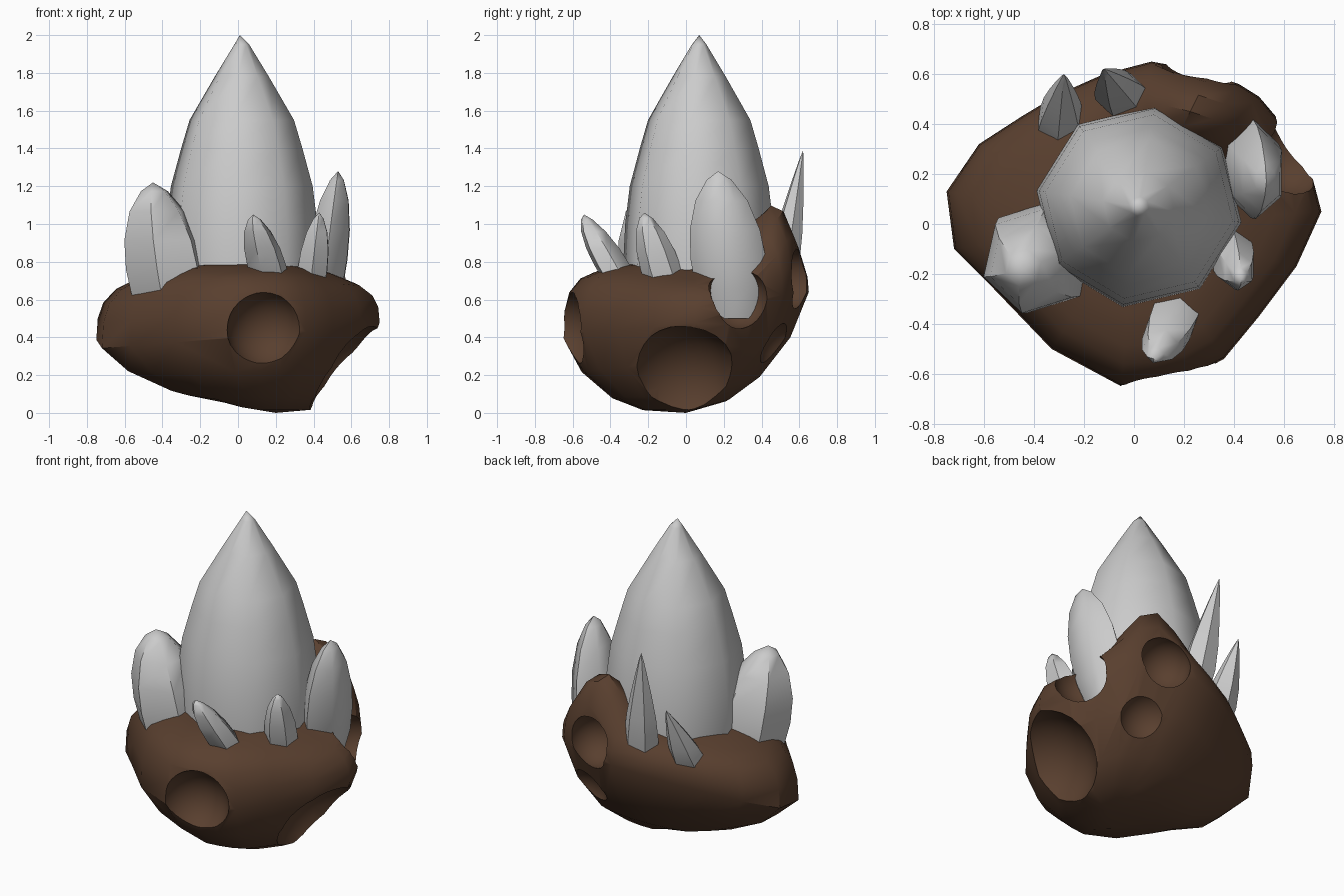
import bpy, bmesh, math
from mathutils import Vector

if "Cube" in bpy.data.objects:
    bpy.data.objects.remove(bpy.data.objects["Cube"])

brown = bpy.data.materials.new("rock_brown")
brown.diffuse_color = (0.1, 0.05, 0.028, 1)
brown.use_nodes = True
brown.node_tree.nodes["Principled BSDF"].inputs["Base Color"].default_value = brown.diffuse_color


def loft(name, rings, start, end):
    """Skin closed rings of points, closed by a pole point at each end."""
    bm = bmesh.new()
    loops = [[bm.verts.new(p) for p in ring] for ring in rings]
    n = len(rings[0])
    for a, b in zip(loops, loops[1:]):
        for i in range(n):
            j = (i + 1) % n
            bm.faces.new((a[i], a[j], b[j], b[i]))
    lo, hi = bm.verts.new(start), bm.verts.new(end)
    for i in range(n):
        j = (i + 1) % n
        bm.faces.new((loops[0][j], loops[0][i], lo))
        bm.faces.new((loops[-1][i], loops[-1][j], hi))
    bmesh.ops.recalc_face_normals(bm, faces=bm.faces)
    me = bpy.data.meshes.new(name)
    bm.to_mesh(me)
    bm.free()
    ob = bpy.data.objects.new(name, me)
    bpy.context.collection.objects.link(ob)
    return ob


def smooth(ob, angle):
    bpy.ops.object.select_all(action='DESELECT')
    ob.select_set(True)
    bpy.context.view_layer.objects.active = ob
    bpy.ops.object.shade_smooth_by_angle(angle=math.radians(angle))


# Rock: plan outline scaled ring by ring, with a raised hump at the back right
outline = [(.75, .05), (.70, .24), (.61, .38), (.5, .51), (.42, .56), (.3, .6), (.18, .63),
           (.07, .65), (-.12, .6), (-.3, .52), (-.45, .43), (-.62, .32), (-.75, .13), (-.72, -.1),
           (-.57, -.25), (-.33, -.5), (-.05, -.65), (.1, -.64), (.23, -.61), (.36, -.54),
           (.5, -.37), (.65, -.17)]
levels = [(.35, -.96), (.6, -.8), (.85, -.45), (1, 0), (.99, .35), (.95, .6),
          (.86, .78), (.75, .86), (.65, .92), (.55, .95), (.4, .98)]


def rock_point(x, y, s, u):
    x, y = x * s, y * s
    mid = .40 + .08 * x + .36 * max(0, y)
    if u < 0:
        bottom = .27 * max(0, -x) + .3 * max(0, y - .05)
        u = max(-1, u * (1 + .9 * max(0, -x)))
        return (x + .2 * (1 - s), y, mid + u * (mid - bottom))
    depth = .15 if y > .47 else .18
    hump = .34 * math.exp(-((x - .26) / .23) ** 2 - ((y - .47) / depth) ** 2) * min(1, u * 1.6)
    top = .8 - .2 * max(0, abs(x) - .3)
    return (x, y, mid + u * (top - mid) + hump)


rock = loft("rock_base", [[rock_point(x, y, s, u) for x, y in outline] for s, u in levels],
            (.2, 0, 0), (0, 0, .8))
rock.data.materials.append(brown)

# Round craters scooped out of the rock
craters = [((.15, -.67, .44), .21), ((.69, -.02, .13), .33), ((.61, .27, .61), .165),
           ((.25, .56, .71), .16), ((.37, .56, .31), .17)]
for centre, radius in craters:
    bpy.ops.mesh.primitive_uv_sphere_add(segments=32, ring_count=16, radius=radius, location=centre)
    cutter = bpy.context.object
    cutter.hide_render = True
    cutter.data.materials.append(brown)
    mod = rock.modifiers.new("crater", 'BOOLEAN')
    mod.operation, mod.solver, mod.object = 'DIFFERENCE', 'EXACT', cutter
    bpy.context.view_layer.objects.active = rock
    bpy.ops.object.modifier_apply(modifier=mod.name)
    bpy.data.objects.remove(cutter)
smooth(rock, 40)

# Main crystal: eight-sided ogive
bulge = [(.45, .37), (.6, .40), (.8, .415), (1.0, .405), (1.2, .38), (1.4, .325),
         (1.55, .28), (1.78, .145), (1.95, .04)]
rings = []
for z, r in bulge:
    rings.append([(.02 + r * math.cos(math.radians(a)), .07 + r * .98 * math.sin(math.radians(a)), z)
                  for a in range(-9, 351, 45)])
smooth(loft("main_crystal", rings, (.02, .07, .4), (.01, .07, 2.0)), 50)

# Small crystals: leaning six-sided spikes, either blunt or sharp
blunt = [(0, .72), (.2, .95), (.4, 1), (.6, .93), (.8, .69), (.94, .33)]
sharp = [(0, .9), (.2, 1), (.4, .86), (.6, .62), (.8, .34), (.93, .14)]


def spike(name, base, tip, rx, ry, turn, profile):
    base, tip = Vector(base), Vector(tip)
    rings = []
    for t, k in profile:
        c = base.lerp(tip, t)
        rings.append([(c.x + rx * k * math.cos(a), c.y + ry * k * math.sin(a), c.z)
                      for a in (turn + i * math.pi / 3 for i in range(6))])
    smooth(loft(name, rings, base, tip), 50)


spike("left_crystal", (-.33, -.10, .45), (-.45, -.18, 1.22), .225, .23, .3, blunt)
spike("right_crystal", (.43, .26, .5), (.53, .17, 1.28), .125, .2, .5, blunt)
spike("front_crystal", (.2, -.29, .6), (.08, -.54, 1.05), .105, .10, .2, blunt)
spike("front_right_crystal", (.37, -.07, .55), (.43, -.22, 1.06), .09, .11, .5, blunt)
spike("back_left_crystal", (-.3, .35, .6), (-.28, .6, 1.06), .1, .11, .4, sharp)
spike("back_crystal", (-.03, .49, .65), (-.12, .62, 1.39), .11, .09, .2, sharp)
